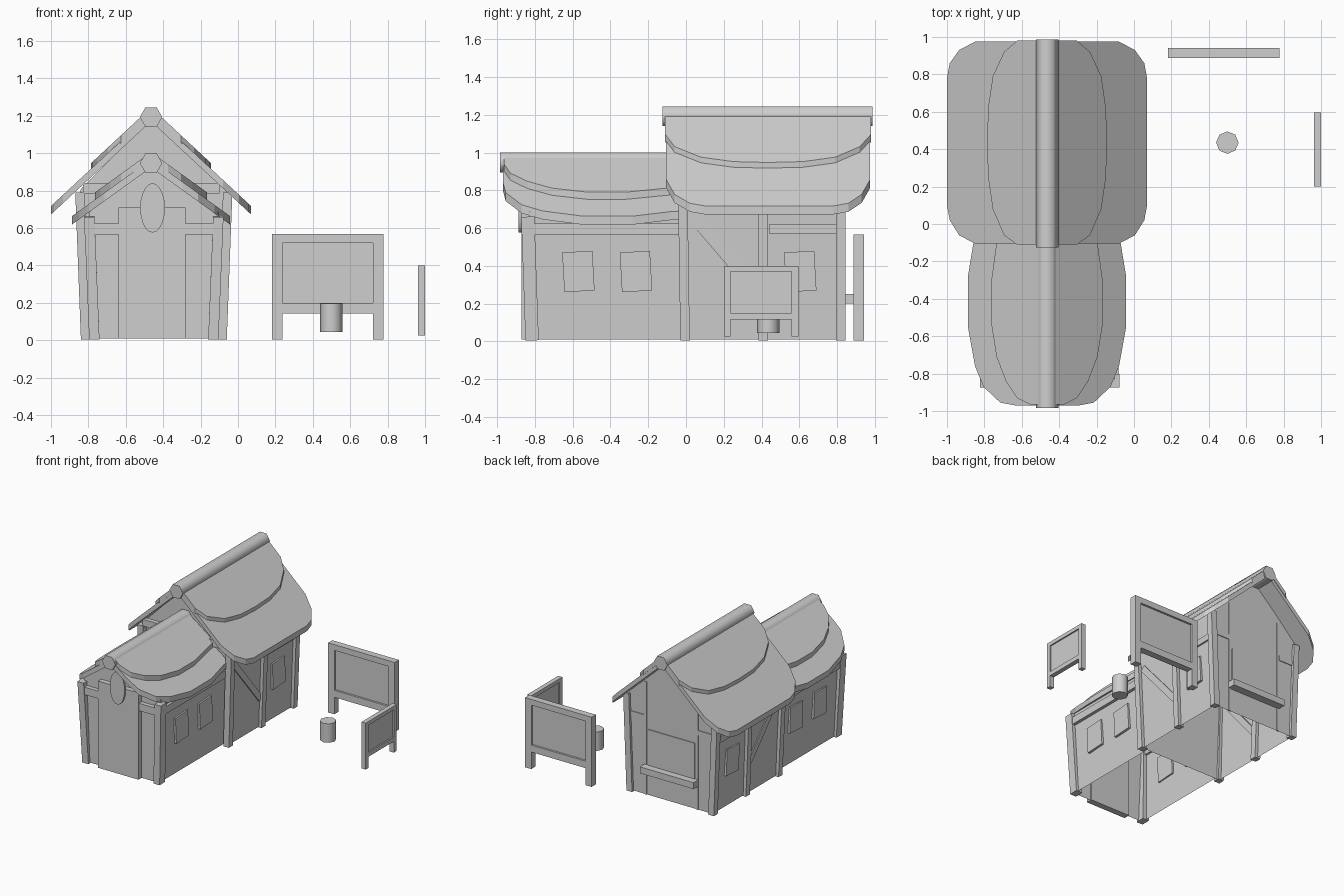
import bpy, bmesh, math
from mathutils import Vector

if "Cube" in bpy.data.objects:
    bpy.data.objects.remove(bpy.data.objects["Cube"])

grey = bpy.data.materials.new("plain grey")
grey.use_nodes = True
grey.diffuse_color = (0.62, 0.62, 0.62, 1)
grey.node_tree.nodes["Principled BSDF"].inputs["Base Color"].default_value = grey.diffuse_color

RIDGE_X = -0.465   # house centre line
WALL_X = -0.45     # centre of the walls


def finish(name, bm, smooth=False):
    bmesh.ops.recalc_face_normals(bm, faces=bm.faces)
    me = bpy.data.meshes.new(name)
    bm.to_mesh(me)
    bm.free()
    me.materials.append(grey)
    if smooth:
        me.polygons.foreach_set("use_smooth", [True] * len(me.polygons))
        me.set_sharp_from_angle(angle=math.radians(65))
    ob = bpy.data.objects.new(name, me)
    bpy.context.collection.objects.link(ob)
    return ob


def prism(bm, ring, offset):
    """Sweep a closed ring of points along an offset."""
    a = [bm.verts.new(p) for p in ring]
    b = [bm.verts.new(Vector(p) + Vector(offset)) for p in ring]
    n = len(a)
    for i in range(n):
        j = (i + 1) % n
        bm.faces.new((a[i], a[j], b[j], b[i]))
    bm.faces.new(a)
    bm.faces.new(b)


def box(name, x, y, z):
    bm = bmesh.new()
    ring = [(x[0], y[0], z[0]), (x[1], y[0], z[0]), (x[1], y[1], z[0]), (x[0], y[1], z[0])]
    prism(bm, ring, (0, 0, z[1] - z[0]))
    return finish(name, bm)


def beam(name, a, b, width, depth, normal):
    """Straight timber from a to b; depth runs along normal."""
    a, b, n = Vector(a), Vector(b), Vector(normal)
    side = (b - a).cross(n).normalized() * width / 2
    n = n * depth / 2
    bm = bmesh.new()
    prism(bm, [a + side + n, a - side + n, a - side - n, a + side - n], b - a)
    return finish(name, bm)


def round_bar(name, centre, radius, sides, axis, length):
    bm = bmesh.new()
    ring = []
    for i in range(sides):
        t = math.tau * i / sides
        u, v = radius * math.cos(t), radius * math.sin(t)
        ring.append(Vector(centre) + Vector((u, 0, v) if axis == "Y" else (u, v, 0)))
    prism(bm, ring, (0, length, 0) if axis == "Y" else (0, 0, length))
    return finish(name, bm, True)


def roof_layer(name, outline, ridge_z, slope, thick, inner=0.0):
    """Sloped slab on both sides of the ridge; outline holds (reach, y)."""
    bm = bmesh.new()
    for s in (-1, 1):
        pts = [(inner, outline[0][1])] + outline + [(inner, outline[-1][1])]
        ring = [(RIDGE_X + s * d, y, ridge_z - slope * d) for d, y in pts]
        prism(bm, ring, (0, 0, -thick))
    return finish(name, bm)


def walls(name, y0, y1, half, flare, eave, apex, back=True):
    """Open-bottomed gabled shell."""
    bm = bmesh.new()
    prof = [(WALL_X - half, 0.01), (WALL_X - half - flare, eave), (RIDGE_X, apex),
            (WALL_X + half + flare, eave), (WALL_X + half, 0.01)]
    a = [bm.verts.new((x, y0, z)) for x, z in prof]
    b = [bm.verts.new((x, y1, z)) for x, z in prof]
    for i in range(4):
        bm.faces.new((a[i], a[i + 1], b[i + 1], b[i]))
    bm.faces.new(a)
    if back:
        bm.faces.new(b)
    return finish(name, bm)


# Shells of the two wings
walls("main_walls", 0.0, 0.825, 0.365, 0.028, 0.805, 1.185)
walls("front_walls", -0.83, 0.0, 0.325, 0.02, 0.685, 0.945, back=False)

# Main roof
roof_layer("main_roof", [(0.385, -0.105), (0.47, -0.06), (0.52, 0.02), (0.535, 0.1), (0.535, 0.78),
                         (0.52, 0.86), (0.47, 0.93), (0.385, 0.975)], 1.215, 0.93, 0.045)
roof_layer("main_roof_cap", [(0.16, -0.11), (0.23, -0.06), (0.29, 0.08), (0.315, 0.25), (0.32, 0.43),
                             (0.315, 0.62), (0.29, 0.79), (0.23, 0.92), (0.16, 0.98)],
           1.245, 0.93, 0.04, 0.04)
round_bar("main_ridge", (RIDGE_X, -0.125, 1.193), 0.06, 6, "Y", 1.112)

# Front roof
roof_layer("front_roof", [(0.17, -0.97), (0.25, -0.955), (0.34, -0.87), (0.385, -0.76), (0.423, -0.55),
                          (0.423, -0.28), (0.39, -0.08), (0.385, -0.01)], 0.968, 0.72, 0.045)
roof_layer("front_roof_cap", [(0.09, -0.965), (0.16, -0.93), (0.22, -0.84), (0.27, -0.71), (0.3, -0.52),
                              (0.3, -0.32), (0.27, -0.1), (0.26, -0.01)],
           1.006, 0.72, 0.042, 0.04)
round_bar("front_ridge", (RIDGE_X, -0.985, 0.947), 0.06, 6, "Y", 0.98)

# Parts repeated on both long sides
for s, side in ((-1, "right"), (1, "left")):
    def wx(half):
        return WALL_X + s * half

    # Corner and middle posts
    for y, place in ((-0.005, "front"), (0.41, "middle"), (0.82, "back")):
        lean = -0.012 if place == "front" else 0
        beam(f"main_{place}_post_{side}", (wx(0.365), y, 0.005), (wx(0.395), y + lean, 0.79),
             0.05, 0.05, (1, 0, 0))
    beam(f"front_corner_post_{side}", (wx(0.318), -0.815, 0.005), (wx(0.345), -0.838, 0.66),
         0.07, 0.055, (1, 0, 0))

    # Rails and diagonal brace
    beam(f"front_side_rail_{side}", (wx(0.346), -0.86, 0.595), (wx(0.346), -0.03, 0.595),
         0.06, 0.04, (1, 0, 0))
    beam(f"main_side_rail_{side}", (wx(0.385), 0.44, 0.595), (wx(0.385), 0.8, 0.595),
         0.05, 0.025, (1, 0, 0))
    beam(f"main_brace_{side}", (wx(0.385), 0.03, 0.66), (wx(0.372), 0.39, 0.24),
         0.05, 0.02, (1, 0, 0))

    # Windows
    for i, (y, half) in enumerate(((-0.57, 0.336), (-0.265, 0.336), (0.605, 0.378))):
        beam(f"window_{i + 1}_{side}", (wx(half), y + 0.006, 0.265), (wx(half), y - 0.006, 0.475),
             0.16, 0.03, (1, 0, 0))

    # Thin boards on the rear gable
    beam(f"back_inner_strip_{side}", (wx(0.23), 0.825, 0.01), (wx(0.23), 0.825, 0.92),
         0.02, 0.01, (0, 1, 0))
    beam(f"back_side_rail_{side}", (wx(0.24), 0.825, 0.63), (wx(0.37), 0.825, 0.63),
         0.04, 0.012, (0, 1, 0))

# Cross beams on the gables
box("front_cross_beam", (-0.82, -0.09), (-0.865, -0.83), (0.565, 0.625))
box("main_front_beam", (-0.83, -0.1), (-0.035, 0.0), (0.785, 0.84))

# Door and hanging oval plaque
box("door", (-0.64, -0.28), (-0.87, -0.82), (0.01, 0.71))
plaque = round_bar("oval_plaque", (0, 0, 0), 1, 20, "Y", 1)
plaque.scale = (0.066, 0.016, 0.132)
plaque.location = (-0.457, -0.888, 0.708)

# Rear hatch and ledge
box("back_hatch", (-0.66, -0.24), (0.82, 0.832), (0.25, 0.54))
box("back_ledge", (-0.69, -0.21), (0.82, 0.888), (0.2, 0.252))


def notice_board(name, u, v, z, leg, rail_z, swap=False):
    """Framed board on two legs: u is its width range, v its thickness range."""
    def part(label, uu, vv, zz):
        box(f"{name}_{label}", *((vv, uu) if swap else (uu, vv)), zz)
    inner = (u[0] + leg, u[1] - leg)
    part("leg_a", (u[0], inner[0]), v, z)
    part("leg_b", (inner[1], u[1]), v, z)
    part("top_rail", inner, v, (z[1] - leg * 0.85, z[1]))
    part("bottom_rail", inner, v, rail_z)
    inset = (v[1] - v[0]) * 0.3
    part("panel", inner, (v[0] + inset, v[1] - inset), (rail_z[1], z[1] - leg * 0.85))


# Free-standing boards and stool
notice_board("large_board", (0.183, 0.777), (0.888, 0.942), (0.005, 0.567), 0.055, (0.142, 0.198))
notice_board("small_board", (0.2, 0.595), (0.963, 1.0), (0.025, 0.4), 0.036, (0.115, 0.15), True)
round_bar("stool", (0.499, 0.435, 0.045), 0.06, 8, "Z", 0.152)
